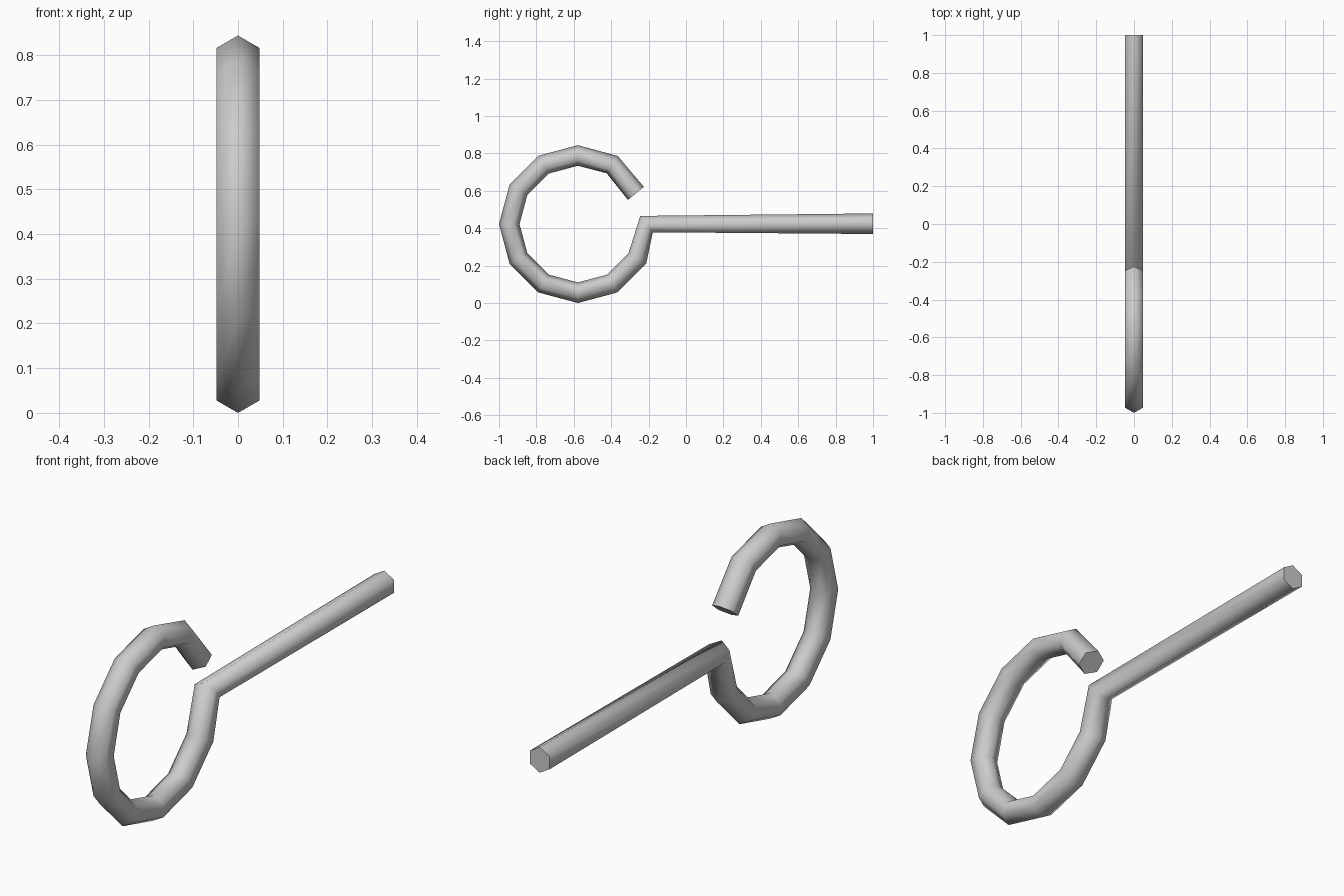
import bpy, bmesh, math
from mathutils import Vector

if "Cube" in bpy.data.objects:
    bpy.data.objects.remove(bpy.data.objects["Cube"])

SIDES, TUBE_R = 6, 0.055
RING_R, CY, CZ = 0.367, -0.578, 0.422

# Path in the YZ plane: hook tip, round the loop in 30 degree steps, then out along the shank
path = [Vector((0, -0.268, 0.586))]
for deg in range(60, 361, 30):
    a = math.radians(deg)
    path.append(Vector((0, CY + RING_R * math.cos(a), CZ + RING_R * math.sin(a))))
path.append(Vector((0, 1.0, 0.424)))


def sweep(name, pts):
    """Sweep a hexagon along a planar path, with one ring at each point's bisecting plane."""
    bm = bmesh.new()
    rings = []
    for i, p in enumerate(pts):
        t = Vector((0, 0, 0))
        if i > 0:
            t += (p - pts[i - 1]).normalized()
        if i < len(pts) - 1:
            t += (pts[i + 1] - p).normalized()
        t.normalize()
        n = Vector((0, -t.z, t.y))
        ring = []
        for k in range(SIDES):
            a = 2 * math.pi * k / SIDES
            ring.append(bm.verts.new(p + TUBE_R * (n * math.cos(a) + Vector((1, 0, 0)) * math.sin(a))))
        rings.append(ring)
    for r0, r1 in zip(rings, rings[1:]):
        for k in range(SIDES):
            j = (k + 1) % SIDES
            bm.faces.new((r0[k], r0[j], r1[j], r1[k]))
    bm.faces.new(rings[0])
    bm.faces.new(rings[-1])
    bmesh.ops.recalc_face_normals(bm, faces=bm.faces)
    me = bpy.data.meshes.new(name)
    bm.to_mesh(me)
    bm.free()
    ob = bpy.data.objects.new(name, me)
    bpy.context.collection.objects.link(ob)
    return ob


# Open eye hook with straight shank
hook = sweep("eye_hook", path)
bpy.context.view_layer.objects.active = hook
hook.select_set(True)
bpy.ops.object.shade_smooth_by_angle(angle=math.radians(70))
